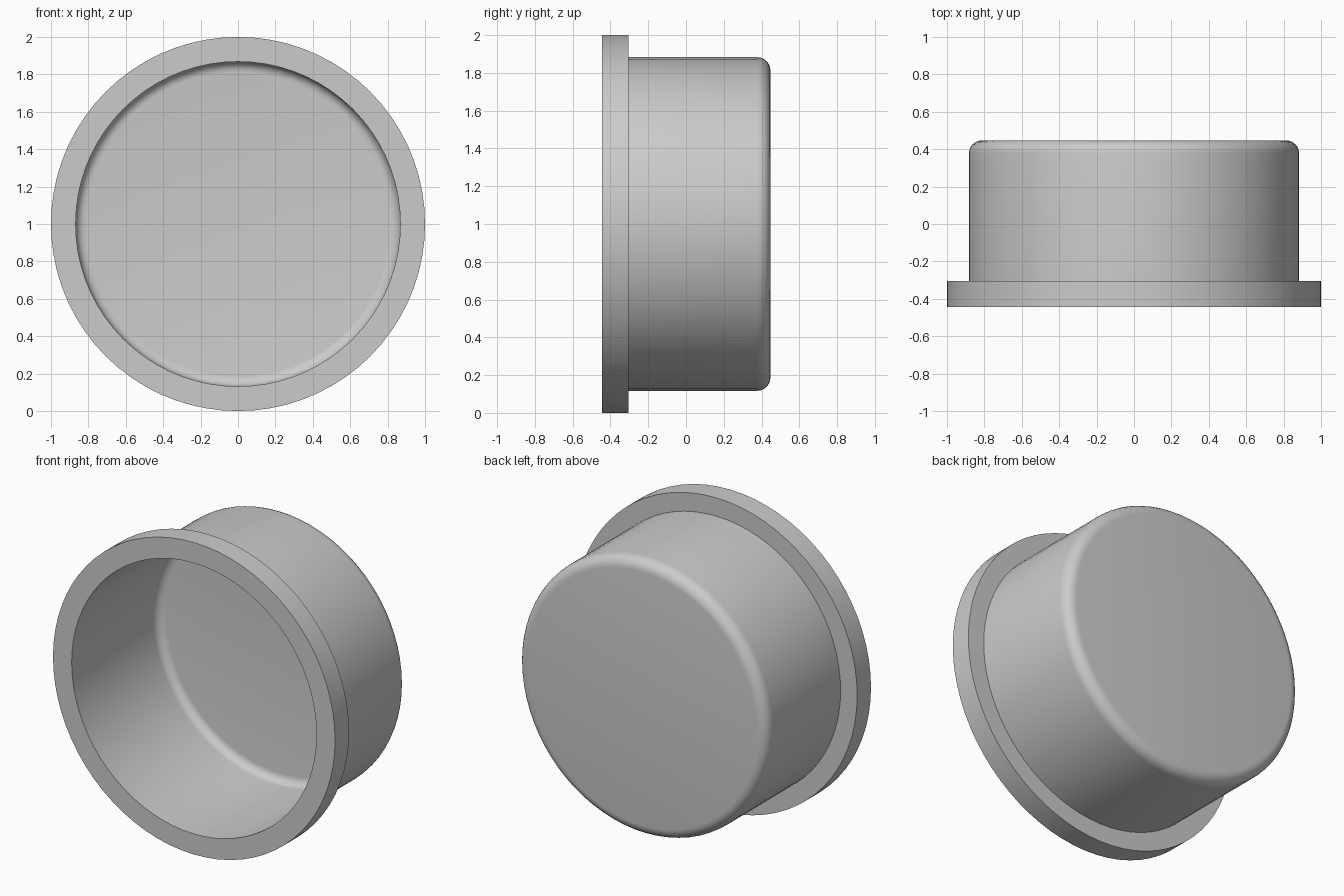
import bpy, bmesh, math
from mathutils import Matrix, Vector

if "Cube" in bpy.data.objects:
    bpy.data.objects.remove(bpy.data.objects["Cube"])

SEGMENTS = 72
FRONT, FLANGE_BACK, BACK = -0.445, -0.305, 0.447
R_FLANGE, R_OUT, R_IN = 1.0, 0.883, 0.868
WALL = R_OUT - R_IN
FILLET = 0.07


def arc(cx, cy, r, a0, a1, n=6):
    """Points (radius, y) along a fillet arc."""
    return [(cx + r * math.cos(math.radians(a0 + (a1 - a0) * i / n)),
             cy + r * math.sin(math.radians(a0 + (a1 - a0) * i / n)))
            for i in range(n + 1)]


# Closed half section: outer floor, outer wall, flange, bore, inner floor
cx, cy = R_OUT - FILLET, BACK - FILLET
profile = [(0, BACK)]
profile += arc(cx, cy, FILLET, 90, 0)
profile += [(R_OUT, FLANGE_BACK), (R_FLANGE, FLANGE_BACK),
            (R_FLANGE, FRONT), (R_IN, FRONT)]
profile += arc(cx, cy, FILLET - WALL, 0, 90)
profile += [(0, BACK - WALL)]

# Revolve the section around the y axis
bm = bmesh.new()
verts = [bm.verts.new((r, y, 0)) for r, y in profile]
edges = [bm.edges.new(pair) for pair in zip(verts, verts[1:])]
bmesh.ops.spin(bm, geom=verts + edges, cent=(0, 0, 0), axis=(0, 1, 0),
               angle=math.tau, steps=SEGMENTS, use_merge=False)
bmesh.ops.remove_doubles(bm, verts=bm.verts, dist=1e-4)
bmesh.ops.recalc_face_normals(bm, faces=bm.faces)
bmesh.ops.transform(bm, matrix=Matrix.Translation(Vector((0, 0, 1))), verts=bm.verts)

mesh = bpy.data.meshes.new("flanged_cap")
bm.to_mesh(mesh)
bm.free()
cap = bpy.data.objects.new("flanged_cap", mesh)
bpy.context.collection.objects.link(cap)

# Smooth round surfaces, crisp flange edges
bpy.context.view_layer.objects.active = cap
cap.select_set(True)
bpy.ops.object.shade_smooth_by_angle(angle=math.radians(30))
